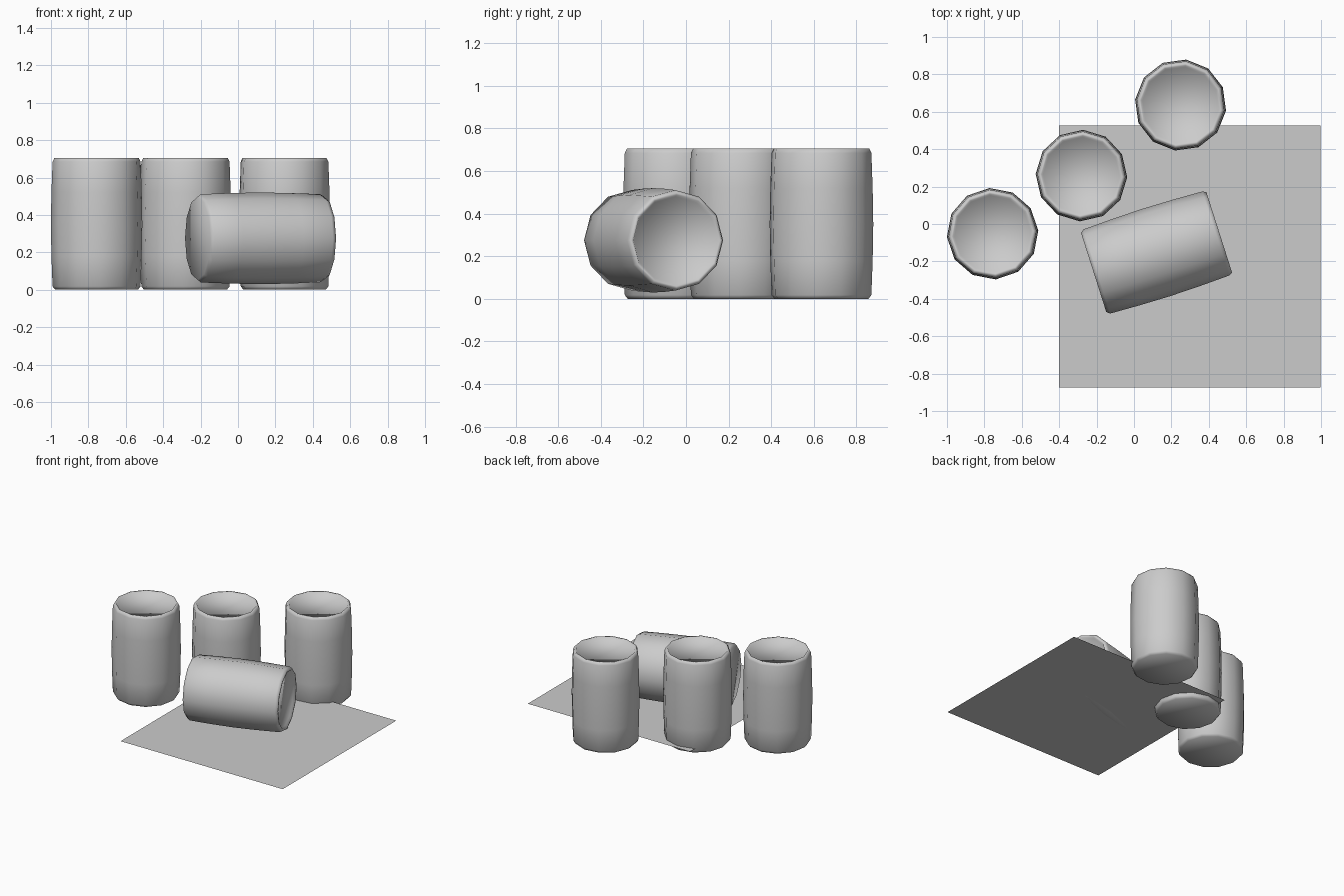
import bpy, bmesh
from math import pi, cos, sin, radians
from mathutils import Matrix

if "Cube" in bpy.data.objects:
    bpy.data.objects.remove(bpy.data.objects["Cube"])

SIDES = 12
# (radius, height) from bottom centre edge up to the recessed lid
PROFILE = [(0.222, 0.0), (0.236, 0.018), (0.242, 0.18), (0.245, 0.35), (0.242, 0.52),
           (0.236, 0.685), (0.226, 0.705), (0.213, 0.705), (0.205, 0.69)]


def barrel(name, matrix):
    """Lathe the barrel profile, cap both ends, then place it."""
    bm = bmesh.new()
    rings = [[bm.verts.new((r * cos(2 * pi * i / SIDES), r * sin(2 * pi * i / SIDES), z))
              for i in range(SIDES)] for r, z in PROFILE]
    for low, high in zip(rings, rings[1:]):
        for i in range(SIDES):
            j = (i + 1) % SIDES
            bm.faces.new((low[i], low[j], high[j], high[i]))
    bm.faces.new(rings[0][::-1])
    bm.faces.new(rings[-1])
    for f in bm.faces:
        f.smooth = True
    mesh = bpy.data.meshes.new(name)
    bm.to_mesh(mesh)
    bm.free()
    obj = bpy.data.objects.new(name, mesh)
    bpy.context.collection.objects.link(obj)
    obj.matrix_world = matrix
    return obj


# Standing barrels: x, y, turn
for n, (x, y, turn) in enumerate([(-0.756, -0.052, 4), (-0.281, 0.259, -2), (0.249, 0.636, -7)]):
    barrel(f"standing_barrel_{n + 1}",
           Matrix.Translation((x, y, 0)) @ Matrix.Rotation(radians(turn), 4, 'Z'))

# Barrel lying on its side, lid towards +x
barrel("lying_barrel",
       Matrix.Translation((0.12, -0.152, 0.275))
       @ Matrix.Rotation(radians(17.7), 4, 'Z')
       @ Matrix.Rotation(radians(90), 4, 'Y')
       @ Matrix.Translation((0, 0, -0.3525)))

# Flat ground sheet
bpy.ops.mesh.primitive_plane_add(size=1.4, location=(0.298, -0.174, 0.038))
bpy.context.object.name = "floor_sheet"
